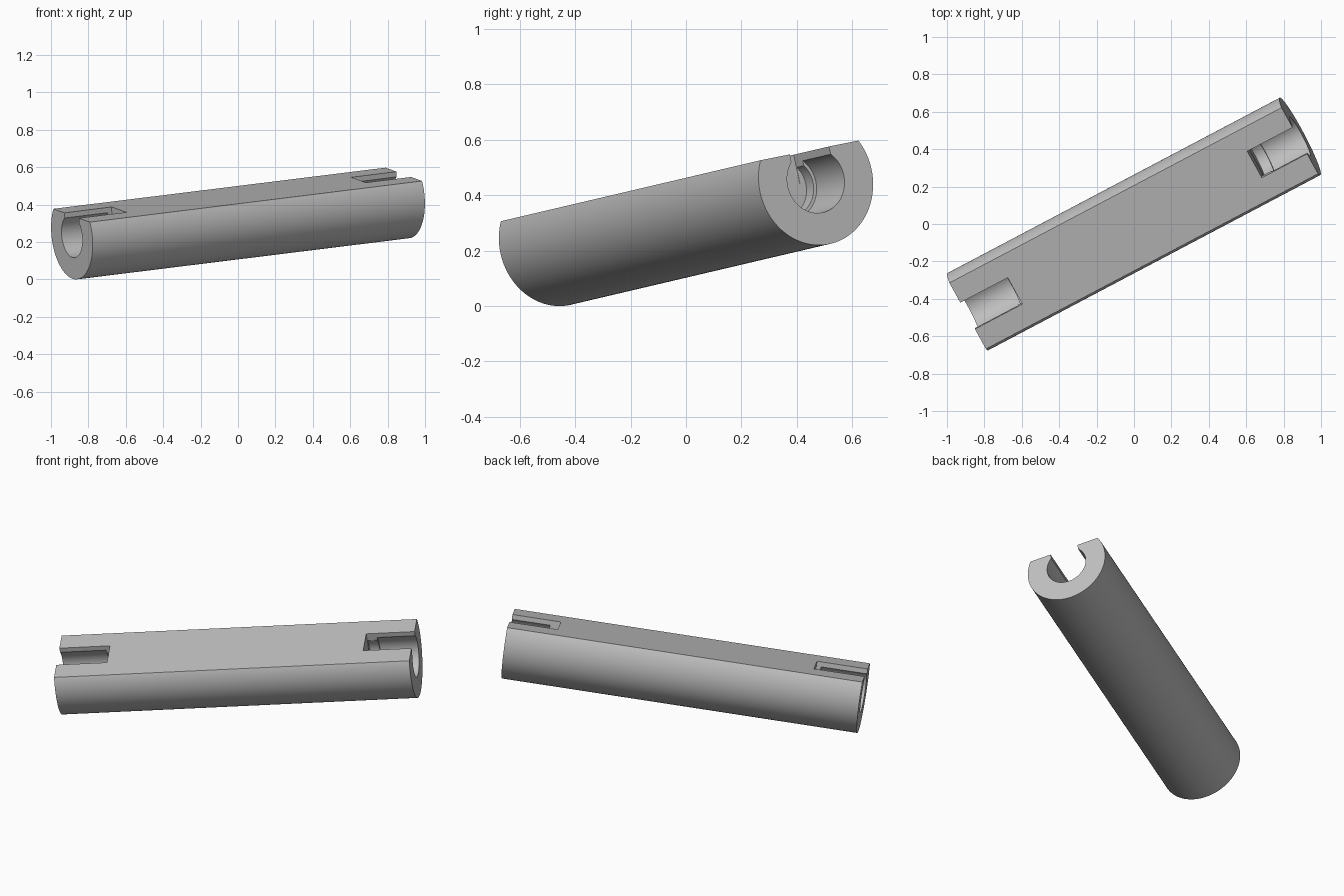
import bpy, bmesh, math
from mathutils import Matrix, Vector

cube = bpy.data.objects.get("Cube")
if cube:
    bpy.data.objects.remove(cube, do_unlink=True)

LENGTH, RADIUS, FLAT = 2.02, 0.2335, 0.112
HALF = LENGTH / 2
BORE, INNER, SLOT = 0.117, 0.105, 0.082

# Tilted frame: x along the rod, y across the flat, z out of the flat
along = Vector((1.776, 0.937, 0.22)).normalized()
across = Vector((-0.481, 0.859, 0.173))
across = (across - along * across.dot(along)).normalized()
out = along.cross(across)
frame = Matrix((along, across, out)).transposed().to_4x4()
frame.translation = (0, 0, 0.342)

grey = bpy.data.materials.new("grey metal")
grey.use_nodes = True
colour = (0.527, 0.527, 0.527, 1)
grey.diffuse_color = colour
grey.node_tree.nodes["Principled BSDF"].inputs["Base Color"].default_value = colour


def extrude_profile(name, points, x0, x1):
    """Prism along x from a closed (y, z) profile."""
    bm = bmesh.new()
    face = bm.faces.new([bm.verts.new((x0, y, z)) for y, z in points])
    moved = bmesh.ops.extrude_face_region(bm, geom=[face])["geom"]
    verts = [v for v in moved if isinstance(v, bmesh.types.BMVert)]
    bmesh.ops.translate(bm, verts=verts, vec=(x1 - x0, 0, 0))
    bmesh.ops.recalc_face_normals(bm, faces=bm.faces)
    mesh = bpy.data.meshes.new(name)
    bm.to_mesh(mesh)
    bm.free()
    obj = bpy.data.objects.new(name, mesh)
    bpy.context.collection.objects.link(obj)
    mesh.materials.append(grey)
    obj.matrix_world = frame
    return obj


def arc(radius, start, end, steps):
    angles = [start + (end - start) * i / steps for i in range(steps + 1)]
    return [(radius * math.cos(a), radius * math.sin(a)) for a in angles]


# Rod with one flat side
edge = math.asin(FLAT / RADIUS)
rod = extrude_profile("flat_sided_rod",
                      arc(RADIUS, math.pi - edge, 2 * math.pi + edge, 96),
                      -HALF, HALF)

# Stepped bore and open slot at each end
slot_profile = [(-SLOT, 0), (SLOT, 0), (SLOT, 0.3), (-SLOT, 0.3)]
cutters = []
for side, bore_depth, slot_depth in ((-1, 0.262, 0.288), (1, 0.217, 0.275)):
    for name, profile, depth in (
            ("bore_cutter", arc(BORE, 0, 2 * math.pi, 64)[:-1], bore_depth),
            ("inner_bore_cutter", arc(INNER, 0, 2 * math.pi, 64)[:-1], slot_depth - 0.002),
            ("slot_cutter", slot_profile, slot_depth)):
        cutter = extrude_profile(name, profile, side * (HALF + 0.1), side * (HALF - depth))
        cutter.hide_render = True
        cutters.append(cutter)

bpy.context.view_layer.objects.active = rod
for cutter in cutters:
    mod = rod.modifiers.new("cut", "BOOLEAN")
    mod.operation = "DIFFERENCE"
    mod.solver = "EXACT"
    mod.object = cutter
    bpy.ops.object.modifier_apply(modifier=mod.name)
for cutter in cutters:
    bpy.data.objects.remove(cutter, do_unlink=True)

# Smooth the curved walls, keep the machined edges crisp
bpy.ops.object.select_all(action="DESELECT")
rod.select_set(True)
bpy.ops.object.shade_smooth_by_angle(angle=math.radians(25))
